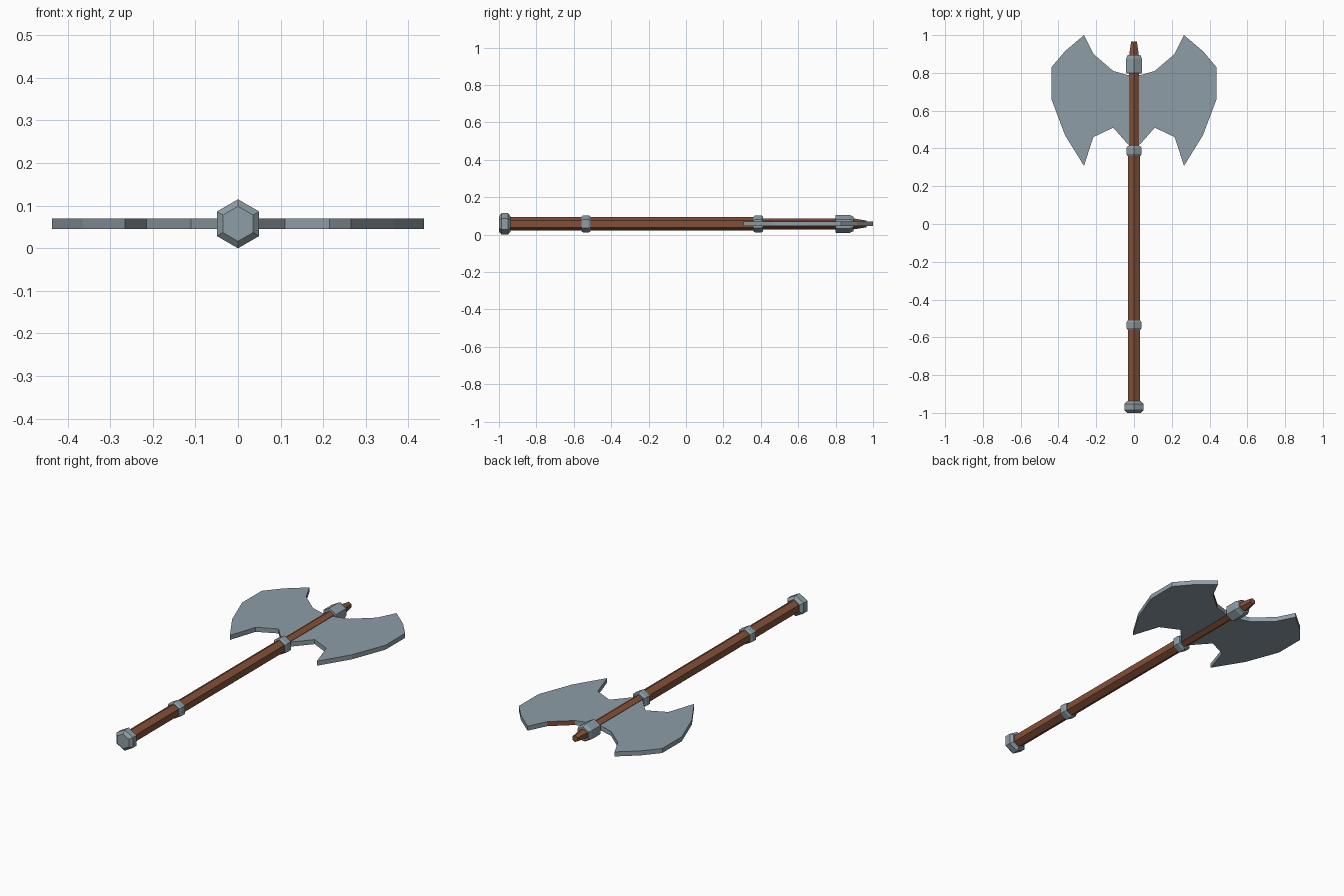
import bpy, bmesh, math

if "Cube" in bpy.data.objects:
    bpy.data.objects.remove(bpy.data.objects["Cube"])

ZC = 0.0575  # height of the weapon's centre line


def material(name, rgb):
    m = bpy.data.materials.new(name)
    m.diffuse_color = (*rgb, 1)
    m.use_nodes = True
    m.node_tree.nodes["Principled BSDF"].inputs["Base Color"].default_value = m.diffuse_color
    return m


steel = material("steel", (0.27, 0.34, 0.38))
wood = material("wood", (0.23, 0.08, 0.04))


def finish(name, bm, *mats):
    bmesh.ops.recalc_face_normals(bm, faces=bm.faces)
    me = bpy.data.meshes.new(name)
    bm.to_mesh(me)
    bm.free()
    for m in mats:
        me.materials.append(m)
    ob = bpy.data.objects.new(name, me)
    bpy.context.collection.objects.link(ob)
    return ob


def hex_rod(name, profile, mat):
    """Six-sided solid along y from (y, radius) pairs, ridge on top."""
    bm = bmesh.new()
    rings = []
    for y, r in profile:
        rings.append([bm.verts.new((r * math.sin(a), y, ZC + r * math.cos(a)))
                      for a in (i * math.pi / 3 for i in range(6))])
    for a, b in zip(rings, rings[1:]):
        for i in range(6):
            j = (i + 1) % 6
            bm.faces.new((a[i], a[j], b[j], b[i]))
    bm.faces.new(rings[0])
    bm.faces.new(rings[-1])
    return finish(name, bm, mat)


def collar(name, y0, y1, r, r_end, bevel):
    hex_rod(name, [(y0, r_end), (y0 + bevel, r), (y1 - bevel, r), (y1, r_end)], steel)


# Wooden shaft: thicker grip, thinner neck, tapered tip
hex_rod("grip", [(-0.96, 0.036), (0.385, 0.036)], wood)
hex_rod("neck", [(0.385, 0.03), (0.88, 0.03), (0.89, 0.03), (0.965, 0.018)], wood)

# Steel fittings
collar("pommel", -1.0, -0.938, 0.0575, 0.041, 0.014)
collar("grip_ring", -0.56, -0.51, 0.046, 0.039, 0.01)
collar("lower_collar", 0.36, 0.412, 0.046, 0.039, 0.01)
hex_rod("upper_collar", [(0.798, 0.045), (0.804, 0.048), (0.875, 0.048), (0.895, 0.039)], steel)

# Double blade: half outline mirrored across x
half = [(0.04, 0.79), (0.11, 0.81), (0.215, 0.90), (0.265, 1.0), (0.365, 0.915),
        (0.437, 0.83), (0.437, 0.66), (0.365, 0.47), (0.265, 0.308), (0.215, 0.46),
        (0.11, 0.51), (0.035, 0.425)]
outline = half + [(0, 0.40)] + [(-x, y) for x, y in reversed(half)]
bm = bmesh.new()
face = bm.faces.new([bm.verts.new((x, y, ZC - 0.0125)) for x, y in outline])
ext = bmesh.ops.extrude_face_region(bm, geom=[face], use_keep_orig=True)
bmesh.ops.translate(bm, vec=(0, 0, 0.025),
                    verts=[v for v in ext["geom"] if isinstance(v, bmesh.types.BMVert)])
# one brown rim facet on the upper notch of the right blade
for f in bm.faces:
    c = f.calc_center_median()
    if len(f.verts) == 4 and 0.12 < c.x < 0.2 and 0.82 < c.y < 0.9:
        f.material_index = 1
finish("double_blade", bm, steel, wood)
